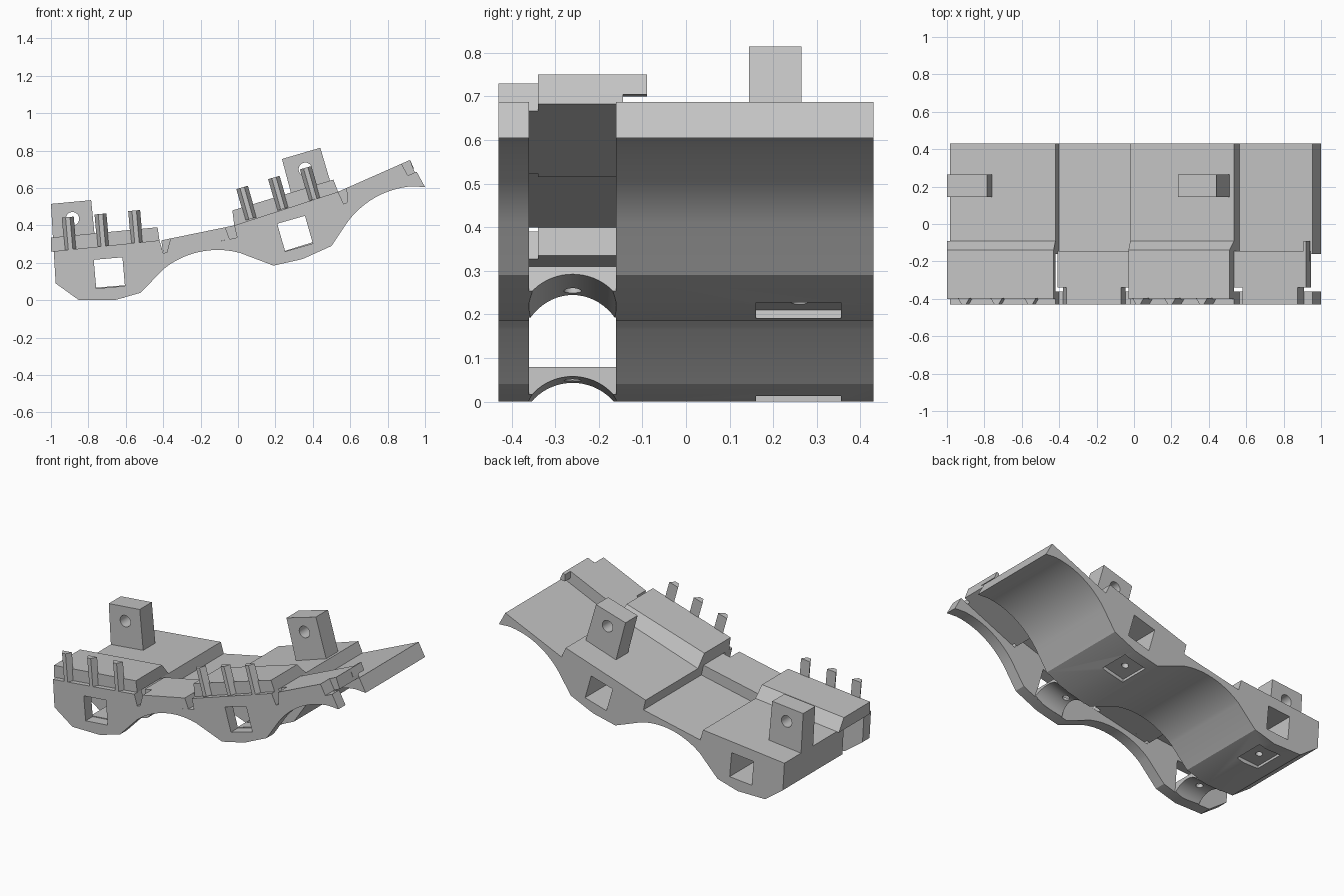
import bpy, bmesh, math
from mathutils import Matrix, Vector

if "Cube" in bpy.data.objects:
    bpy.data.objects.remove(bpy.data.objects["Cube"])

grey = bpy.data.materials.new("plain grey")
grey.use_nodes = True
grey.diffuse_color = (0.55, 0.55, 0.55, 1)
grey.node_tree.nodes["Principled BSDF"].inputs["Base Color"].default_value = (0.55, 0.55, 0.55, 1)


def finish(name, bm):
    bmesh.ops.recalc_face_normals(bm, faces=bm.faces)
    mesh = bpy.data.meshes.new(name)
    bm.to_mesh(mesh)
    bm.free()
    ob = bpy.data.objects.new(name, mesh)
    bpy.context.collection.objects.link(ob)
    mesh.materials.append(grey)
    return ob


def prism(name, pts, y0, y1, top_back=None):
    """Extrude an x-z outline along y; top_back pulls points 1 and 2 forward at the back."""
    bm = bmesh.new()
    front = [bm.verts.new((x, y0, z)) for x, z in pts]
    back = [bm.verts.new((x, y1, z)) for x, z in pts]
    if top_back is not None:
        back[1].co.y = back[2].co.y = top_back
    n = len(pts)
    bm.faces.new(front)
    bm.faces.new(back[::-1])
    for i in range(n):
        j = (i + 1) % n
        bm.faces.new((front[i], back[i], back[j], front[j]))
    return finish(name, bm)


def cylinder(name, centre, radius, length, axis, sides=32):
    bm = bmesh.new()
    turn = Vector((0, 0, 1)).rotation_difference(Vector(axis)).to_matrix().to_4x4()
    bmesh.ops.create_cone(bm, cap_ends=True, segments=sides, radius1=radius, radius2=radius,
                          depth=length, matrix=Matrix.Translation(centre) @ turn)
    return finish(name, bm)


def cut(ob, cutter):
    cutter.hide_render = True
    mod = ob.modifiers.new("cut", 'BOOLEAN')
    mod.operation, mod.solver, mod.object = 'DIFFERENCE', 'EXACT', cutter
    bpy.context.view_layer.update()
    result = bpy.data.meshes.new_from_object(ob.evaluated_get(bpy.context.evaluated_depsgraph_get()))
    ob.modifiers.clear()
    ob.data = result
    bpy.data.objects.remove(cutter)


def arc(a, b, c, steps=20):
    """Points on the circle through a, b, c."""
    (ax, az), (bx, bz), (cx, cz) = a, b, c
    d = 2 * (ax * (bz - cz) + bx * (cz - az) + cx * (az - bz))
    sa, sb, sc = ax * ax + az * az, bx * bx + bz * bz, cx * cx + cz * cz
    ox = (sa * (bz - cz) + sb * (cz - az) + sc * (az - bz)) / d
    oz = (sa * (cx - bx) + sb * (ax - cx) + sc * (bx - ax)) / d
    r = math.hypot(ax - ox, az - oz)
    t0, t1 = math.atan2(az - oz, ax - ox), math.atan2(cz - oz, cx - ox)
    return [(ox + r * math.cos(t0 + (t1 - t0) * i / steps),
             oz + r * math.sin(t0 + (t1 - t0) * i / steps)) for i in range(steps + 1)]


def rect(cx, cz, hw, hh, angle):
    c, s = math.cos(angle), math.sin(angle)
    return [(cx + u * hw * c - v * hh * s, cz + u * hw * s + v * hh * c)
            for u, v in ((-1, -1), (1, -1), (1, 1), (-1, 1))]


# Body outline: two lobes joined by thin arches
outline = ([(-0.985, 0.262), (-0.975, 0.09), (-0.85, 0), (-0.66, 0), (-0.52, 0.04)]
           + arc((-0.40, 0.165), (-0.22, 0.255), (0.01, 0.253))
           + [(0.19, 0.185), (0.345, 0.22), (0.50, 0.29)]
           + arc((0.58, 0.41), (0.73, 0.547), (0.93, 0.609))
           + [(1.0, 0.605), (0.955, 0.6875), (0.565, 0.515), (0.535, 0.58), (-0.02, 0.40),
              (-0.005, 0.335), (-0.40, 0.252), (-0.42, 0.32)])
rear_body = prism("rear_body", outline, -0.16, 0.43)
front_rib = prism("front_rib", outline, -0.43, -0.36)

# Per lobe: tunnel centre and tilt, bottom centre, lid, bridge plate, tab, tab hole, pin bases
lobes = [
    dict(tag="lower", tilt=math.radians(5), tunnel=(-0.688, 0.146), bottom=(-0.69, 0.0),
         lid=[(-1.0, 0.26), (-1.0, 0.335), (-0.43, 0.39), (-0.42, 0.32)],
         plate=[(-0.77, 0.066), (-0.605, 0.08), (-0.60, 0.017), (-0.66, 0), (-0.77, 0)],
         tab=[(-0.985, 0.255), (-1.0, 0.515), (-0.785, 0.535), (-0.76, 0.28)],
         hole=(-0.885, 0.435), pins=((-0.895, 0.27), (-0.72, 0.287), (-0.54, 0.305))),
    dict(tag="upper", tilt=math.radians(16), tunnel=(0.305, 0.356), bottom=(0.29, 0.207),
         lid=[(-0.02, 0.40), (-0.03, 0.48), (0.51, 0.645), (0.535, 0.58)],
         plate=[(0.245, 0.262), (0.40, 0.31), (0.42, 0.254), (0.345, 0.22), (0.225, 0.193)],
         tab=[(0.305, 0.49), (0.235, 0.755), (0.44, 0.815), (0.515, 0.56)],
         hole=(0.36, 0.70), pins=((0.07, 0.435), (0.24, 0.488), (0.41, 0.54))),
]

for lobe in lobes:
    tag, tilt = lobe["tag"], lobe["tilt"]
    along = Vector((math.cos(tilt), 0, math.sin(tilt)))
    up = Vector((-math.sin(tilt), 0, math.cos(tilt)))
    bx, bz = lobe["bottom"]
    base = Vector((bx, 0, bz))

    # Square tunnel through the whole depth
    for part in (rear_body, front_rib):
        cut(part, prism("tunnel_cutter", rect(*lobe["tunnel"], 0.077, 0.077, tilt), -0.5, 0.5))

    # Underside pocket and screw hole
    cut(rear_body, prism("pocket_cutter", rect(bx, bz, 0.075, 0.022, tilt * 0.85), 0.16, 0.355))
    cut(rear_body, cylinder("screw_cutter", base + Vector((0, 0.26, 0)) + up * 0.03, 0.02, 0.16, up))

    # Bridge plate with hollowed underside and screw hole
    plate = prism(tag + "_bridge_plate", lobe["plate"], -0.361, -0.159)
    centre = base + Vector((0, -0.26, 0))
    cut(plate, cylinder("hollow_cutter", centre - up * 0.075, 0.125, 0.5, along, 64))
    cut(plate, cylinder("screw_cutter", centre + up * 0.03, 0.02, 0.2, up))

    # Raised lid with a sloped rear edge
    prism(tag + "_lid", lobe["lid"], -0.40, -0.09, top_back=-0.14)

    # Standing tab with a cross hole
    tab = prism(tag + "_tab", lobe["tab"], 0.145, 0.265)
    hx, hz = lobe["hole"]
    cut(tab, cylinder("tab_hole_cutter", Vector((hx, 0.2, hz)), 0.036, 0.4, Vector((0, 1, 0))))

    # Tapered pins along the front of the lid
    for i, (px, pz) in enumerate(lobe["pins"]):
        bm = bmesh.new()
        foot = Vector((px, 0, pz))
        ring = [foot + along * a + Vector((0, y, 0))
                for a, y in ((-0.012, -0.43), (0.012, -0.43), (0.032, -0.395), (-0.032, -0.395))]
        low = [bm.verts.new(p) for p in ring]
        high = [bm.verts.new(p + up * 0.175) for p in ring]
        bm.faces.new(low)
        bm.faces.new(high)
        for k in range(4):
            m = (k + 1) % 4
            bm.faces.new((low[k], low[m], high[m], high[k]))
        finish(f"{tag}_pin_{i + 1}", bm)

# Arch panels: full width behind, notched at both ends along the front edge
panels = {
    "middle_panel": [(-0.40, 0.252), (-0.41, 0.32), (-0.02, 0.40), (-0.005, 0.335)],
    "end_panel": [(0.565, 0.515), (0.535, 0.58), (0.92, 0.75), (0.945, 0.683)],
}
for name, pts in panels.items():
    prism(name, pts, -0.34, -0.145)
    a, b, c, d = [Vector(p) for p in pts]
    step = (c - b).normalized()
    inner = [a + step * 0.02, b + step * 0.05, c - step * 0.05, d - step * 0.04]
    prism(name + "_front", [tuple(p) for p in inner], -0.43, -0.34)

# Small lip at the tip of the end panel
prism("end_lip", [(0.905, 0.70), (0.905, 0.743), (0.92, 0.75), (0.94, 0.705)], -0.20, -0.09)

# Smooth the arches and holes, keep the edges crisp
for ob in bpy.data.objects:
    ob.select_set(ob.type == 'MESH')
bpy.context.view_layer.objects.active = rear_body
bpy.ops.object.shade_smooth_by_angle(angle=math.radians(20))
